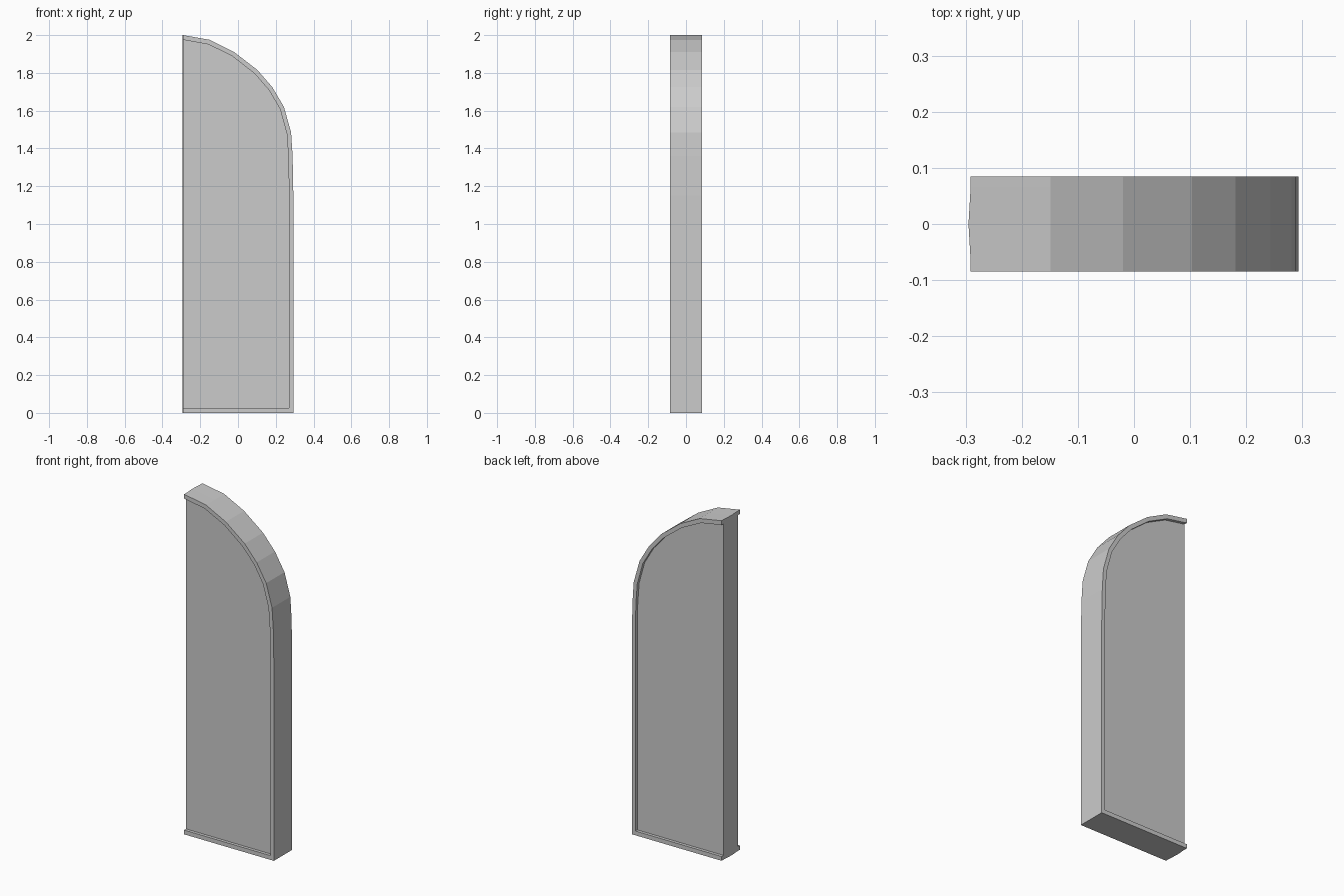
import bpy, bmesh

if "Cube" in bpy.data.objects:
    bpy.data.objects.remove(bpy.data.objects["Cube"])

HALF = 0.085      # half depth of the raised rim
FACE = 0.067      # half depth of the recessed panel
LEFT = -0.291
BULGE = -0.295    # slightly pointed meeting edge

# Outline from bottom-left, round the right side, to top-left (x, z)
outer = [(LEFT, 0), (0.293, 0), (0.293, 1.15), (0.289, 1.36), (0.281, 1.485),
         (0.243, 1.62), (0.181, 1.725), (0.103, 1.815), (-0.02, 1.91),
         (-0.149, 1.975), (LEFT, 2.0)]
inner = [(LEFT, 0.025), (0.27, 0.025), (0.27, 1.15), (0.267, 1.355), (0.258, 1.48),
         (0.222, 1.61), (0.163, 1.71), (0.088, 1.796), (-0.031, 1.889),
         (-0.157, 1.951), (LEFT, 1.975)]

bm = bmesh.new()
cache = {}


def vert(p, y):
    x, z = p
    if x == LEFT and y == 0:
        x = BULGE
    key = (x, y, z)
    if key not in cache:
        cache[key] = bm.verts.new(key)
    return cache[key]


def quad(p, q, y0, y1):
    bm.faces.new([vert(p, y0), vert(q, y0), vert(q, y1), vert(p, y1)])


levels = [-HALF, -FACE, 0, FACE, HALF]
strips = list(zip(levels, levels[1:]))

# Outer wall of the rim, and its two cut ends
for y0, y1 in strips:
    for a, b in zip(outer, outer[1:]):
        quad(a, b, y0, y1)
    quad(outer[0], inner[0], y0, y1)
    quad(outer[-1], inner[-1], y0, y1)

# Straight meeting edge of the panel
for y0, y1 in strips[1:3]:
    quad(inner[0], inner[-1], y0, y1)

# Raised rim face, step and recessed panel on both sides
for s in (-1, 1):
    for i in range(len(outer) - 1):
        bm.faces.new([vert(p, s * HALF) for p in
                      (outer[i], outer[i + 1], inner[i + 1], inner[i])])
        quad(inner[i], inner[i + 1], s * FACE, s * HALF)
    bm.faces.new([vert(p, s * FACE) for p in inner])

bmesh.ops.recalc_face_normals(bm, faces=bm.faces)
mesh = bpy.data.meshes.new("arched_door_leaf")
bm.to_mesh(mesh)
bm.free()
bpy.context.collection.objects.link(bpy.data.objects.new("arched_door_leaf", mesh))
